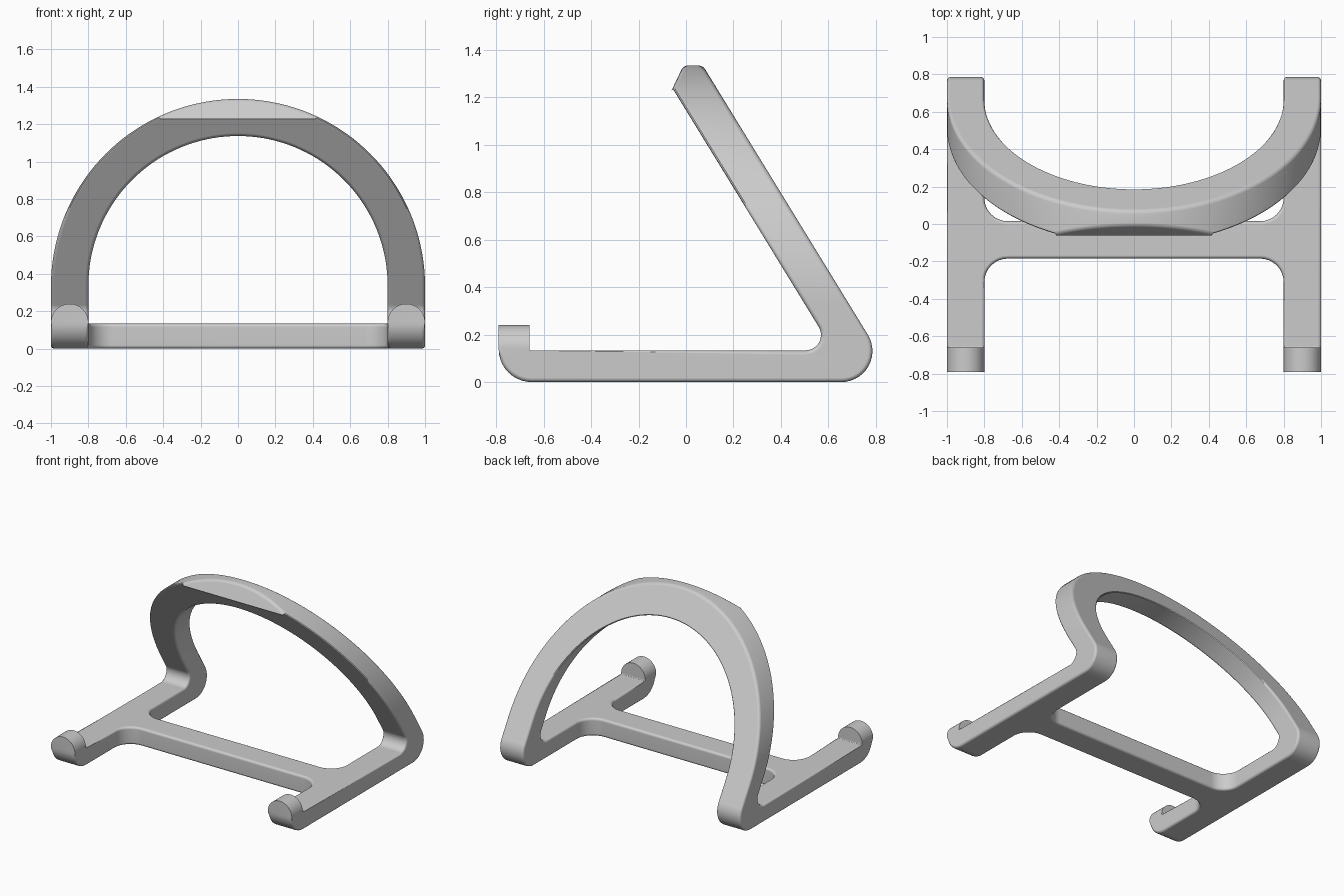
import bpy, bmesh
from math import sin, cos, tan, radians, pi
from mathutils import Vector

if "Cube" in bpy.data.objects:
    bpy.data.objects.remove(bpy.data.objects["Cube"])

# Each station is one cross-section of the frame's right half:
# (outer underside/back, outer top/front, inner top/front, inner underside/back)
stations = []
TOP = 0.134          # thickness of the base
LEAN = radians(31.5) # backward lean of the arch


def station(xo, xi, under, top):
    stations.append([(xo, *under), (xo, *top), (xi, *top), (xi, *under)])


def polar(cy, cz, r, a):
    return (cy + r * cos(a), cz + r * sin(a))


# Round-topped front hook
N = 16
for k in range(N + 1):
    a = pi / 2 * (1 - k / N)
    c = cos(a) if k else 0
    z = 0.14 + 0.1 * sin(a)
    station(0.9 + 0.1 * c, 0.9 - 0.1 * c, (-0.79, z), (-0.66, z))

# Rounded corner from hook to base
for k in range(1, 11):
    a = pi + pi / 2 * k / 10
    station(1, 0.8, polar(-0.65, 0.14, 0.14, a), polar(-0.654, 0.14, 0.006, a))


# Base leg, widening with fillets into half of the crossbar (reaches x = 0)
def base(yo, xi, yi):
    stations.append([(1, yo, 0), (1, yo, TOP), (xi, yi, TOP), (xi, yi, 0)])


MID, HALF, R = -0.085, 0.1, 0.125
arc = [(0.8 - R + R * cos(pi / 2 * k / 8), HALF + R - R * sin(pi / 2 * k / 8))
       for k in range(9)]
for x, d in arc:
    base(MID - d, x, MID - d)
base(MID - 0.04, 0, MID - HALF)
base(MID + 0.04, 0, MID + HALF)
for x, d in reversed(arc):
    base(MID + d, x, MID + d)

# Rear bend
for k in range(15):
    a = -pi / 2 + (pi / 2 + LEAN) * k / 14
    back = polar(0.655, 0.131, 0.131, a)
    front = polar(0.504, TOP + 0.065, 0.065, a)
    station(1, 0.8, back, front)


# Leaning half arch
def on_plane(p, z):
    return p[0] - (z - p[1]) * tan(LEAN)


for k in range(37):
    a = pi / 2 * k / 36
    c = cos(a) if k < 36 else 0
    zo, zi = 0.335 + sin(a), 0.337 + 0.8 * sin(a)
    stations.append([(c, on_plane(back, zo), zo), (c, on_plane(front, zo), zo),
                     (0.8 * c, on_plane(front, zi), zi), (0.8 * c, on_plane(back, zi), zi)])

# Skin both halves and weld them
bm = bmesh.new()
for side in (1, -1):
    rings = [[bm.verts.new((side * x, y, z)) for x, y, z in s] for s in stations]
    for r0, r1 in zip(rings, rings[1:]):
        for i in range(4):
            j = (i + 1) % 4
            quad = [r0[i], r0[j], r1[j], r1[i]]
            if any(abs(v.co.x) > 1e-6 for v in quad):
                bm.faces.new(quad)
bmesh.ops.remove_doubles(bm, verts=bm.verts[:], dist=1e-5)
bmesh.ops.recalc_face_normals(bm, faces=bm.faces[:])

# Flat chamfer across the front of the arch top
high = [f for f in bm.faces if all(v.co.z > 0.8 for v in f.verts)]
geom = list({g for f in high for g in (*f.verts, *f.edges)}) + high
bmesh.ops.bisect_plane(bm, geom=geom, plane_co=Vector((0, -0.057, 1.238)),
                       plane_no=Vector((0, -0.9, 0.43)), clear_outer=True)
bmesh.ops.holes_fill(bm, edges=[e for e in bm.edges if e.is_boundary], sides=0)
bmesh.ops.recalc_face_normals(bm, faces=bm.faces[:])

# Merge flat areas, then round the long edges (hooks and chamfer line stay crisp)
bmesh.ops.dissolve_limit(bm, angle_limit=0.015, verts=bm.verts[:], edges=bm.edges[:])


def rounded(e):
    a, b = e.verts[0].co, e.verts[1].co
    hook = max(a.y, b.y) < -0.64 and max(a.z, b.z) > 0.125
    chamfer = abs(a.z - b.z) < 1e-4 and a.z > 1.2 and abs(a.x - b.x) > 0.3
    return e.is_manifold and e.calc_face_angle(0) > radians(35) and not hook and not chamfer


bmesh.ops.bevel(bm, geom=[e for e in bm.edges if rounded(e)], offset=0.018,
                offset_type='OFFSET', segments=3, profile=0.5, affect='EDGES',
                clamp_overlap=False)

mesh = bpy.data.meshes.new("stand_frame")
bm.to_mesh(mesh)
bm.free()
frame = bpy.data.objects.new("stand_frame", mesh)
bpy.context.collection.objects.link(frame)
bpy.context.view_layer.objects.active = frame
frame.select_set(True)
bpy.ops.object.shade_smooth_by_angle(angle=radians(35))
weighted = frame.modifiers.new("weighted_normals", 'WEIGHTED_NORMAL')
weighted.keep_sharp = True
